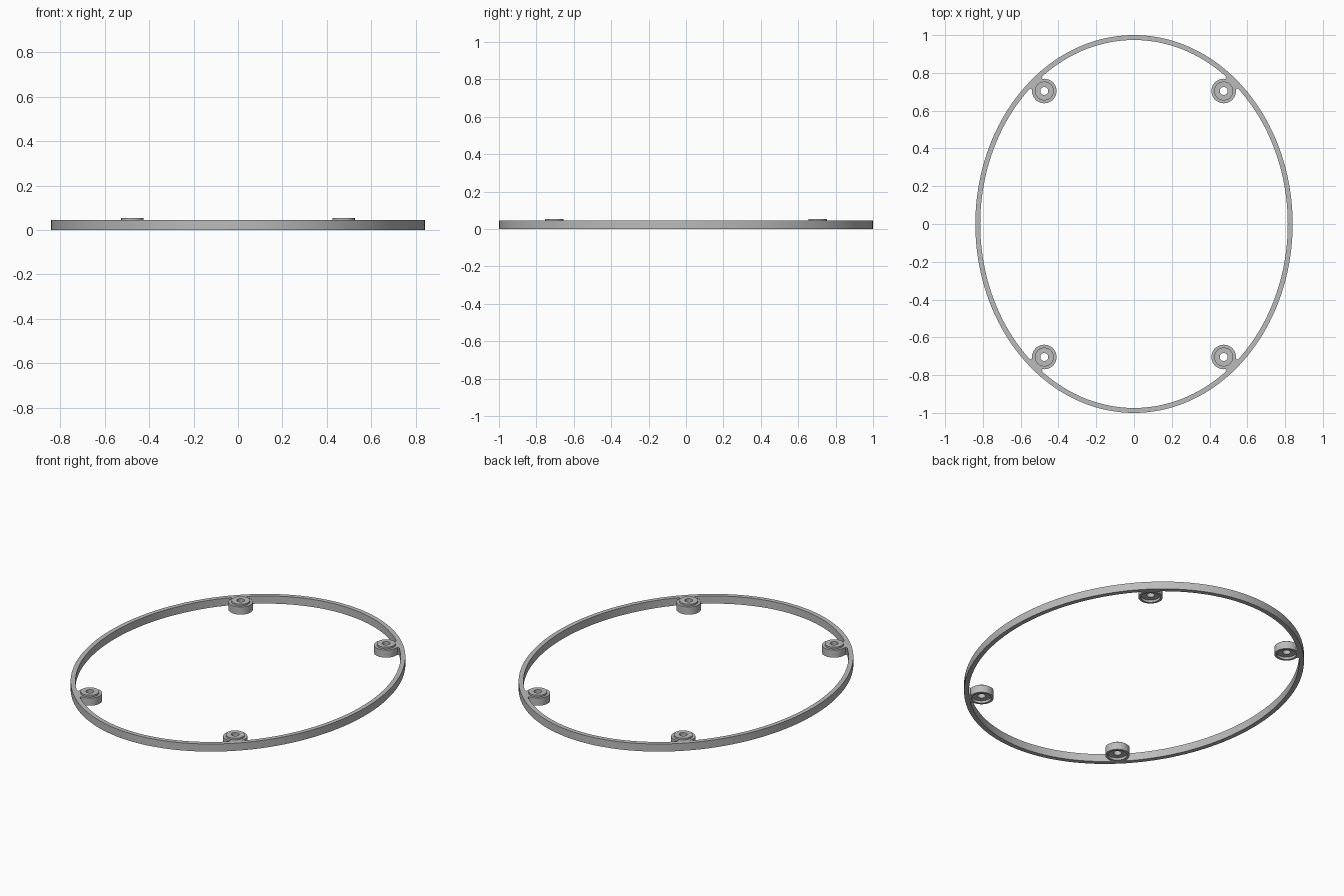
import bpy
import bmesh
import math
from mathutils import Matrix, Vector

if "Cube" in bpy.data.objects:
    bpy.data.objects.remove(bpy.data.objects["Cube"], do_unlink=True)

GREY = bpy.data.materials.new("grey plastic")
GREY.use_nodes = True
GREY.diffuse_color = (0.5, 0.5, 0.5, 1)
GREY.node_tree.nodes["Principled BSDF"].inputs["Base Color"].default_value = (0.5, 0.5, 0.5, 1)

HEIGHT = 0.045


def finish(name, bm, location=(0, 0, 0)):
    bmesh.ops.recalc_face_normals(bm, faces=bm.faces)
    mesh = bpy.data.meshes.new(name)
    bm.to_mesh(mesh)
    bm.free()
    mesh.materials.append(GREY)
    obj = bpy.data.objects.new(name, mesh)
    obj.location = location
    bpy.context.collection.objects.link(obj)
    bpy.ops.object.select_all(action="DESELECT")
    obj.select_set(True)
    bpy.context.view_layer.objects.active = obj
    bpy.ops.object.shade_smooth_by_angle(angle=math.radians(30))
    return obj


def closed_sweep(name, section, segments, location=(0, 0, 0)):
    """Sweep a closed section of (x radius, y radius, z) points round the z axis."""
    bm = bmesh.new()
    rows = []
    for i in range(segments):
        a = math.tau * i / segments
        rows.append([bm.verts.new((rx * math.cos(a), ry * math.sin(a), z)) for rx, ry, z in section])
    n = len(section)
    for i in range(segments):
        here, there = rows[i], rows[(i + 1) % segments]
        for j in range(n):
            k = (j + 1) % n
            bm.faces.new((here[j], there[j], there[k], here[k]))
    return finish(name, bm, location)


# Oval rim
wall = 0.026
closed_sweep("oval_rim", [
    (0.84, 1.0, 0), (0.84, 1.0, HEIGHT),
    (0.84 - wall, 1.0 - wall, HEIGHT), (0.84 - wall, 1.0 - wall, 0)], 160)

# Screw boss section: raised collar on top, matching recess below, through hole
boss = [(0.065, 0), (0.065, HEIGHT), (0.05, HEIGHT), (0.05, 0.055),
        (0.021, 0.055), (0.021, 0.014), (0.052, 0.014), (0.052, 0)]

for sx, side in ((1, "left"), (-1, "right")):
    for sy, end in ((1, "back"), (-1, "front")):
        centre = Vector((0.475 * sx, 0.704 * sy, 0))
        closed_sweep(f"{end}_{side}_boss", [(r, r, z) for r, z in boss], 48, centre)

        # Short web joining the boss to the rim
        bm = bmesh.new()
        bmesh.ops.create_cube(bm, size=1)
        bm.transform(Matrix.Diagonal((0.022, 0.085, HEIGHT - 0.001, 1)))
        bm.transform(Matrix.Rotation(math.atan2(sy, sx), 4, "Z"))
        outward = Vector((sx, sy, 0)).normalized() * 0.066
        finish(f"{end}_{side}_web", bm, centre + outward + Vector((0, 0, HEIGHT / 2)))
